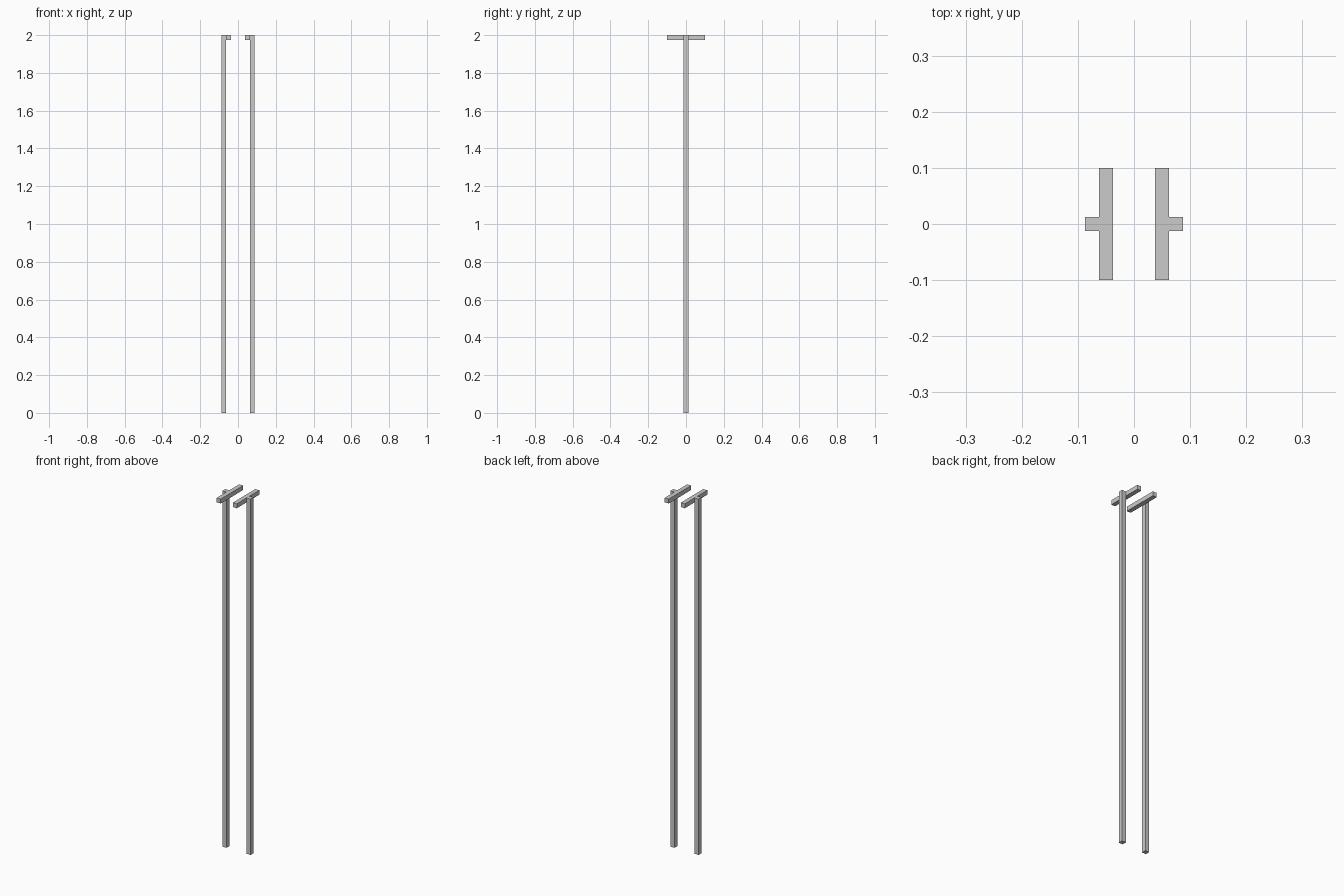
import bpy

if "Cube" in bpy.data.objects:
    bpy.data.objects.remove(bpy.data.objects["Cube"])

BAR = 0.025  # square section of every bar
HEIGHT = 2.0


def box(name, centre, size):
    bpy.ops.mesh.primitive_cube_add(size=1, location=centre)
    obj = bpy.context.object
    obj.name = name
    obj.scale = size
    bpy.ops.object.transform_apply(location=False, rotation=False, scale=True)
    return obj


for side, label in ((-1, "left"), (1, "right")):
    # Tall upright
    box(label + "_post", (side * 0.075, 0, HEIGHT / 2), (BAR, BAR, HEIGHT))
    # Short crossbar fixed to the inner face at the top
    box(label + "_crossbar", (side * 0.05, 0, HEIGHT - BAR / 2), (BAR, 0.2, BAR))
